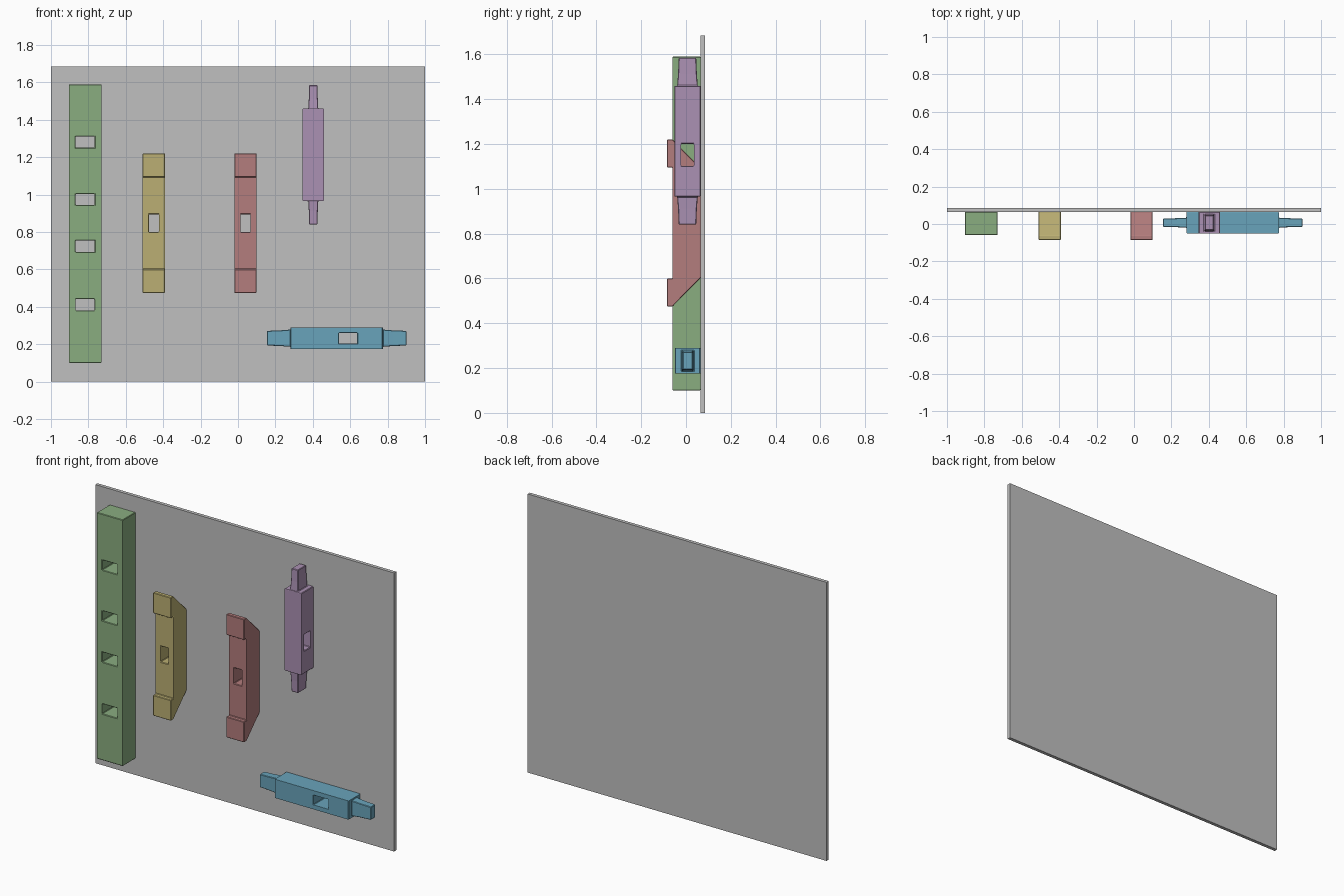
import bpy
import bmesh
from mathutils import Matrix, Vector

if "Cube" in bpy.data.objects:
    bpy.data.objects.remove(bpy.data.objects["Cube"])


def material(name, rgb):
    # display colour (0-255) to linear
    m = bpy.data.materials.new(name)
    lin = [((c / 255 + 0.055) / 1.055) ** 2.4 for c in rgb]
    m.diffuse_color = (*lin, 1)
    m.use_nodes = True
    m.node_tree.nodes["Principled BSDF"].inputs["Base Color"].default_value = m.diffuse_color
    return m


GREY = material("board grey", (192, 192, 192))
GREEN = material("post green", (138, 173, 128))
YELLOW = material("brace yellow", (187, 175, 115))
RED = material("brace red", (179, 125, 125))
PURPLE = material("rail purple", (171, 145, 179))
BLUE = material("rail blue", (105, 164, 187))


def finish(name, bm, mat):
    bmesh.ops.recalc_face_normals(bm, faces=bm.faces)
    mesh = bpy.data.meshes.new(name)
    bm.to_mesh(mesh)
    bm.free()
    mesh.materials.append(mat)
    ob = bpy.data.objects.new(name, mesh)
    bpy.context.collection.objects.link(ob)
    return ob


def box(name, lo, hi, mat):
    bm = bmesh.new()
    lo, hi = Vector(lo), Vector(hi)
    size = Matrix.Diagonal((*(hi - lo), 1))
    bmesh.ops.create_cube(bm, size=1, matrix=Matrix.Translation((lo + hi) / 2) @ size)
    return finish(name, bm, mat)


def loft(name, rings, mat):
    # joins equal-length rings of points and caps both ends
    bm = bmesh.new()
    rows = [[bm.verts.new(p) for p in ring] for ring in rings]
    n = len(rows[0])
    for a, b in zip(rows, rows[1:]):
        for i in range(n):
            j = (i + 1) % n
            bm.faces.new((a[i], a[j], b[j], b[i]))
    bm.faces.new(rows[0])
    bm.faces.new(rows[-1])
    return finish(name, bm, mat)


def mortise(ob, lo, hi):
    # cuts a rectangular hole through a part
    cutter = box("mortise_cutter", lo, hi, GREY)
    cutter.parent = ob
    cutter.hide_render = True
    cutter.hide_set(True)
    mod = ob.modifiers.new("mortise", 'BOOLEAN')
    mod.operation = 'DIFFERENCE'
    mod.solver = 'EXACT'
    mod.object = cutter


def ease_edges(ob):
    mod = ob.modifiers.new("eased edges", 'BEVEL')
    mod.width = 0.003
    mod.segments = 1
    mod.limit_method = 'ANGLE'


BACK = 0.064

# backing board
box("backing_board", (-1, BACK, 0), (1, 0.085, 1.685), GREY)

# tall post with four mortises
post = box("post", (-0.903, -0.06, 0.10), (-0.73, BACK, 1.59), GREEN)
for z in (0.411, 0.724, 0.974, 1.281):
    mortise(post, (-0.868, -0.2, z - 0.03), (-0.766, 0.2, z + 0.03))
ease_edges(post)

# two braces with raised end blocks and mitred backs
half = [(-0.085, 0.475), (-0.06, 0.475), (BACK, 0.60)]
inner = [(-0.06, 0.60), (-0.085, 0.60)]
MID = 0.8475


def flip(points):
    return [(y, 2 * MID - z) for y, z in reversed(points)]


profile = half + flip(half) + flip(inner) + inner
for name, x, mat in (("brace_left", -0.45, YELLOW), ("brace_right", 0.04, RED)):
    brace = loft(name, [[(x + s, y, z) for y, z in profile] for s in (-0.06, 0.06)], mat)
    mortise(brace, (x - 0.027, -0.2, 0.80), (x + 0.027, 0.2, 0.895))
    ease_edges(brace)

# rails: square body with a tapered tenon at each end
stations = [(0.3725, 0.022, 0.039), (0.30, 0.024, 0.042),
            (0.2475, 0.0265, 0.046), (0.2475, 0.057, 0.0575)]
sections = [(-x, y, z) for x, y, z in stations] + stations[::-1]


def rail(name, mat, matrix):
    rings = [[(x, -y, -z), (x, y, -z), (x, y, z), (x, -y, z)] for x, y, z in sections]
    ob = loft(name, rings, mat)
    ob.matrix_world = matrix
    mortise(ob, (0.012, -0.2, -0.029), (0.11, 0.2, 0.029))
    ease_edges(ob)


rail("rail_horizontal", BLUE, Matrix.Translation((0.5275, 0.007, 0.2325)))
# the upright rail lies turned so its mortise runs sideways
turn = Matrix(((0, -1, 0), (0, 0, 1), (-1, 0, 0))).to_4x4()
rail("rail_upright", PURPLE, Matrix.Translation((0.4025, 0.0065, 1.2125)) @ turn)
